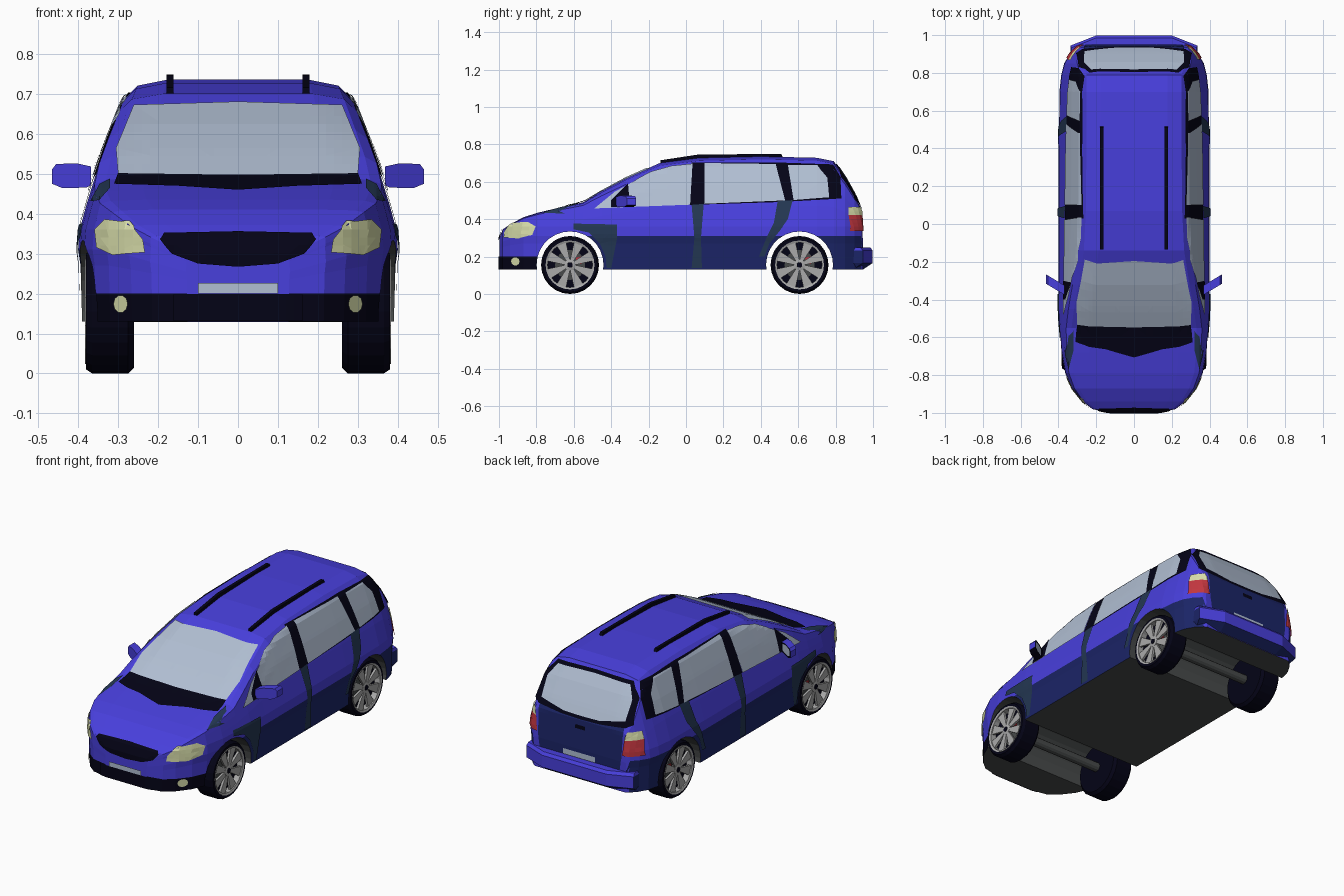
import bpy, bmesh, math
from mathutils import Vector, Matrix
from mathutils.bvhtree import BVHTree

if "Cube" in bpy.data.objects:
    bpy.data.objects.remove(bpy.data.objects["Cube"])

def material(name, r, g, b):
    m = bpy.data.materials.new(name)
    m.use_nodes = True
    m.diffuse_color = (r, g, b, 1)
    m.node_tree.nodes["Principled BSDF"].inputs["Base Color"].default_value = (r, g, b, 1)
    return m

blue = material("violet_blue", .065, .05, .72)
navy = material("navy", .011, .018, .135)
teal = material("dark_teal", .017, .038, .085)
black = material("black", .0012, .001, .008)
glass = material("pale_glass", .44, .52, .65)
yellow = material("pale_yellow", .7, .74, .41)
red = material("red", .54, .037, .05)
alloy = material("alloy", .4, .4, .4)
under = material("underside_grey", .065, .07, .07)

def finish(name, bm, *mats, fix=True):
    if fix:
        bmesh.ops.recalc_face_normals(bm, faces=bm.faces)
    me = bpy.data.meshes.new(name)
    bm.to_mesh(me)
    bm.free()
    for m in mats:
        me.materials.append(m)
    ob = bpy.data.objects.new(name, me)
    bpy.context.collection.objects.link(ob)
    return ob

def loft(bm, rings, caps=True):
    rows = [[bm.verts.new(p) for p in ring] for ring in rings]
    n = len(rows[0])
    for a, b in zip(rows, rows[1:]):
        for i in range(n):
            bm.faces.new((a[i], a[(i + 1) % n], b[(i + 1) % n], b[i]))
    if caps:
        bm.faces.new(rows[0])
        bm.faces.new(rows[-1])

def prism(name, pts, axis, lo, hi, *mats):
    """Extrude a 2D outline along x or y."""
    place = {"x": lambda u, v, d: (d, u, v), "y": lambda u, v, d: (u, d, v)}[axis]
    bm = bmesh.new()
    loft(bm, [[place(u, v, d) for u, v in pts] for d in (lo, hi)])
    return finish(name, bm, *mats)

def circle(u, v, r, n, s=1):
    return [(u + r * math.cos(2 * math.pi * i / n), v + s * r * math.sin(2 * math.pi * i / n))
            for i in range(n)]

# Body shell: cross-sections lofted from nose to tail
SECTION = [(.13, .975), (.27, .985), (.31, 1), (.36, .99), (.42, .95),
           (.53, .865), (.6, .8), (.69, .71), (.735, .66)]

def width(z):
    for (z0, x0), (z1, x1) in zip(SECTION, SECTION[1:]):
        if z <= z1:
            return x0 + (x1 - x0) * (z - z0) / (z1 - z0)
    return SECTION[-1][1]

def ring(y, top, w):
    k = min(1, (top - .2) / .2)
    half = [(width(z) * w, z if z <= .2 else .2 + (z - .2) * k) for z in (.13, .2, .27, .31, .36)]
    base = half[-1][1]
    for f, m in ((.3, 1), (.6, 1), (.87, 1), (.96, .93), (1, .67)):
        z = base + (top - base) * f
        half.append((width(z) * w * m, z))
    return [(x, y, z) for x, z in half] + [(-x, y, z) for x, z in reversed(half)]

STATIONS = [(-.998, .3, .13), (-.98, .345, .22), (-.94, .372, .272), (-.87, .41, .328),
            (-.79, .435, .364), (-.68, .461, .385), (-.55, .49, .395), (-.45, .55, .4),
            (-.32, .62, .4), (-.14, .70, .4), (.07, .727, .4), (.4, .735, .4),
            (.7, .728, .395), (.79, .71, .385), (.85, .62, .37), (.9, .53, .34),
            (.935, .46, .305), (.945, .3, .29)]
AXLES = (-.62, .607)
HUB_Z = .155

bm = bmesh.new()
loft(bm, [ring(*s) for s in STATIONS])
bmesh.ops.recalc_face_normals(bm, faces=bm.faces)
surface = BVHTree.FromBMesh(bm)
body = finish("body", bm, blue, navy, black, under)

# Wheel tunnels cut right across the body
for y in AXLES:
    cutter = prism("wheel_tunnel_cutter", circle(y, HUB_Z, .179, 28), "x", -.6, .6)
    cutter.hide_render = True
    cutter.hide_set(True)
    mod = body.modifiers.new("tunnel", "BOOLEAN")
    mod.operation, mod.solver, mod.object = "DIFFERENCE", "EXACT", cutter
bpy.context.view_layer.update()
cut = bpy.data.meshes.new_from_object(body.evaluated_get(bpy.context.evaluated_depsgraph_get()))
body.modifiers.clear()
body.data = cut
cut.materials.clear()
for m in (blue, navy, black, under):
    cut.materials.append(m)
for p in cut.polygons:
    c, n = p.center, p.normal
    in_tunnel = abs(n.x) < .1 and any(math.hypot(c.y - y, c.z - HUB_Z) < .182 for y in AXLES)
    if in_tunnel or n.z < -.9:
        p.material_index = 3
    elif c.z < .2 and c.y < -.7:
        p.material_index = 2
    elif c.z < .31 and c.y > -.55 and abs(n.x) > .6:
        p.material_index = 1

# Painted panels: outlines projected on the body as thin skins
VIEWS = {"front": (lambda u, v: (u, -2, v), Vector((0, 1, 0))),
         "back": (lambda u, v: (u, 2, v), Vector((0, -1, 0))),
         "left": (lambda u, v: (2, u, v), Vector((-1, 0, 0))),
         "right": (lambda u, v: (-2, u, v), Vector((1, 0, 0)))}

def panel(name, pts, view, mat, lift=.005, step=.02):
    place, ray = VIEWS[view]
    bm = bmesh.new()
    bm.faces.new([bm.verts.new((u, v, 0)) for u, v in pts])
    bmesh.ops.triangulate(bm, faces=bm.faces[:])
    for axis in (0, 1):
        vals = [p[axis] for p in pts]
        no = (1, 0, 0) if axis == 0 else (0, 1, 0)
        for i in range(math.ceil(min(vals) / step), math.floor(max(vals) / step) + 1):
            bmesh.ops.bisect_plane(bm, geom=bm.verts[:] + bm.edges[:] + bm.faces[:],
                                   plane_co=Vector(no) * i * step, plane_no=no)
    for v in bm.verts:
        start = Vector(place(v.co.x, v.co.y))
        hit, normal, _, _ = surface.ray_cast(start, ray)
        if hit is None:
            hit, normal, _, _ = surface.find_nearest(start + ray * 1.2)
        v.co = hit + normal * lift
    bm.normal_update()
    bmesh.ops.reverse_faces(bm, faces=[f for f in bm.faces if f.normal.dot(ray) > 0])
    return finish(name, bm, mat, fix=False)

def mirrored(pts):
    """Complete a right-hand half outline across the centre line."""
    return pts + [(-u, v) for u, v in reversed(pts) if u]

for side in ("left", "right"):
    panel(side + "_window_frame", [(.02, .475), (.03, .7), (.5, .7), (.785, .69), (.825, .62),
          (.83, .51), (.76, .505), (.5, .49)], side, black, .004)
    panel(side + "_front_window", [(-.49, .455), (-.38, .545), (-.19, .648), (-.08, .68),
          (.035, .692), (.022, .475), (-.3, .463)], side, glass, .007)
    panel(side + "_mirror_patch", [(-.40, .462), (-.4, .5), (-.31, .59), (-.3, .465)], side, black, .009)
    panel(side + "_middle_window", [(.1, .48), (.1, .695), (.48, .69), (.53, .498)], side, glass, .007)
    panel(side + "_rear_window", [(.575, .5), (.545, .685), (.7, .685), (.755, .62), (.765, .515)],
          side, glass, .007)
    panel(side + "_fender_patch", [(-.6, .375), (-.37, .37), (-.37, .29), (-.4, .14), (-.425, .14),
          (-.43, .2), (-.46, .27), (-.52, .328), (-.6, .345)], side, teal)
    panel(side + "_door_pillar", [(.03, .475), (.095, .48), (.08, .3), (.085, .14), (.03, .14),
          (.045, .3)], side, teal)
    panel(side + "_rear_pillar", [(.49, .495), (.57, .5), (.545, .4), (.5, .335), (.445, .27),
          (.42, .2), (.39, .2), (.43, .3), (.47, .38)], side, teal)

# Front details
panel("windscreen", mirrored([(0, .676), (.26, .668), (.305, .56), (.3, .497), (0, .493)]), "front", glass)
panel("cowl", mirrored([(0, .493), (.3, .497), (.31, .47), (.15, .465), (0, .455)]), "front", black)
panel("grille", mirrored([(0, .352), (.185, .348), (.195, .335), (.165, .3), (.1, .275), (0, .267)]),
      "front", black)
panel("bumper_intake", mirrored([(.16, .131), (.16, .199)]), "front", black)
panel("front_plate", mirrored([(.1, .2), (.1, .226)]), "front", glass, .008)
for s, side in ((1, "left"), (-1, "right")):
    panel(side + "_headlight", [(s * u, v) for u, v in ((.23, .303), (.235, .335), (.27, .378),
          (.33, .385), (.355, .36), (.35, .315), (.31, .297))], "front", yellow)
    panel(side + "_fog_light", circle(s * .29, .174, .018, 10, 1.25), "front", yellow)
    panel(side + "_bonnet_corner", [(s * u, v) for u, v in ((.32, .483), (.345, .47), (.365, .43),
          (.345, .43), (.32, .46))], "front", teal)

    # Tail lights
    panel(side + "_tail_light", [(s * u, v) for u, v in ((.265, .335), (.355, .335), (.342, .42),
          (.275, .42))], "back", red, .007)
    panel(side + "_tail_light_top", [(s * u, v) for u, v in ((.275, .42), (.342, .42), (.33, .463),
          (.285, .463))], "back", yellow, .007)

    # Door mirrors, swept back toward the tip, with a glass inset at the back
    bm = bmesh.new()
    outline = [(.368, .47), (.368, .518), (.405, .526), (.455, .524), (.466, .51), (.466, .475),
               (.44, .464), (.38, .465)]
    sweep = lambda u, v, d: (s * u, d + (u - .36) * .6, v)
    inset = [(.417 + (u - .417) * .75, .495 + (v - .495) * .75) for u, v in outline]
    loft(bm, [[sweep(u, v, d) for u, v in pts]
              for pts, d in ((outline, -.38), (outline, -.33), (inset, -.332))])
    shell = finish(side + "_mirror", bm, blue, black, glass)
    for p in shell.data.polygons:
        if p.normal.y > .5:
            p.material_index = 2 if len(p.vertices) > 4 else 1
        elif p.normal.z < -.5:
            p.material_index = 1

    # Roof rails
    prism(side + "_roof_rail", [(-.135, .69), (-.135, .715), (.07, .746), (.51, .748), (.52, .725),
          (.08, .715)], "x", s * .17 - .009, s * .17 + .009, black)

# Rear details
panel("tailgate", mirrored([(.265, .5), (.26, .32), (.25, .25)]), "back", navy, .004)
panel("rear_window_frame", mirrored([(0, .695), (.235, .69), (.29, .62), (.302, .5), (.27, .48),
      (.12, .465), (0, .462)]), "back", black, .006)
panel("rear_window", mirrored([(0, .678), (.225, .672), (.265, .61), (.262, .51), (.11, .48),
      (0, .478)]), "back", glass, .009)
panel("tailgate_handle", mirrored([(.03, .412), (.03, .433)]), "back", black, .008)
panel("rear_plate", mirrored([(.1, .252), (.1, .283)]), "back", glass, .009)

# Rear bumper: one plan outline stacked with a tucked-in bottom and a sloping ledge
plan = mirrored([(.335, .89), (.335, .945), (.2, .998)])
bm = bmesh.new()
loft(bm, [[(x * (1 - d), y - d, z) for x, y in plan]
          for d, z in ((.05, .132), (0, .165), (0, .232), (.012, .248))])
bumper = finish("rear_bumper", bm, blue, under, navy)
for p in bumper.data.polygons:
    if p.normal.z < -.9:
        p.material_index = 1
    elif p.center.z < .165 or (abs(p.normal.x) > .9 and p.center.z < .235):
        p.material_index = 2

# Wheels: lathed tyre, open rim ring, brake disc, spokes, hub and caliper
def lathe(name, profile, centre, s, mat, n=24, caps=True):
    bm = bmesh.new()
    y, z = centre
    loft(bm, [[(s * x, u, v) for u, v in circle(y, z, r, n)] for r, x in profile], caps)
    return finish(name, bm, mat)

for end, y in zip(("front", "rear"), AXLES):
    prism(end + "_axle", circle(y, HUB_Z, .026, 12), "x", -.27, .27, under)
    for s, side in ((1, "left"), (-1, "right")):
        tag, c = end + "_" + side, (y, HUB_Z)
        lathe(tag + "_tyre", [(.14, .26), (.155, .275), (.155, .365), (.145, .38), (.13, .38),
              (.125, .345)], c, s, black)
        ring_pts = [(.12, .346), (.12, .379), (.131, .383), (.131, .346)]
        lathe(tag + "_rim", ring_pts + ring_pts[:1], c, s, alloy, caps=False)
        lathe(tag + "_brake_disc", [(.08, .34), (.08, .35)], c, s, under)
        lathe(tag + "_hub", [(.03, .35), (.03, .374), (.018, .377)], c, s, alloy, 12)
        lathe(tag + "_hub_cap", [(.016, .37), (.014, .38)], c, s, black, 10)
        prism(tag + "_caliper", [(y + .032, .165), (y + .062, .16), (y + .062, .2), (y + .032, .195)],
              "x", s * .345, s * .358, red)
        bm = bmesh.new()
        for i in range(8):
            turn = Matrix.Rotation(math.pi * (i + .5) / 4, 3, "X")
            blade = ((.02, -.009), (.122, -.027), (.122, .027), (.02, .009))
            loft(bm, [[turn @ Vector((s * x, u, v)) + Vector((0, y, HUB_Z)) for u, v in blade]
                      for x in (.36, .373)])
        finish(tag + "_spokes", bm, alloy)
